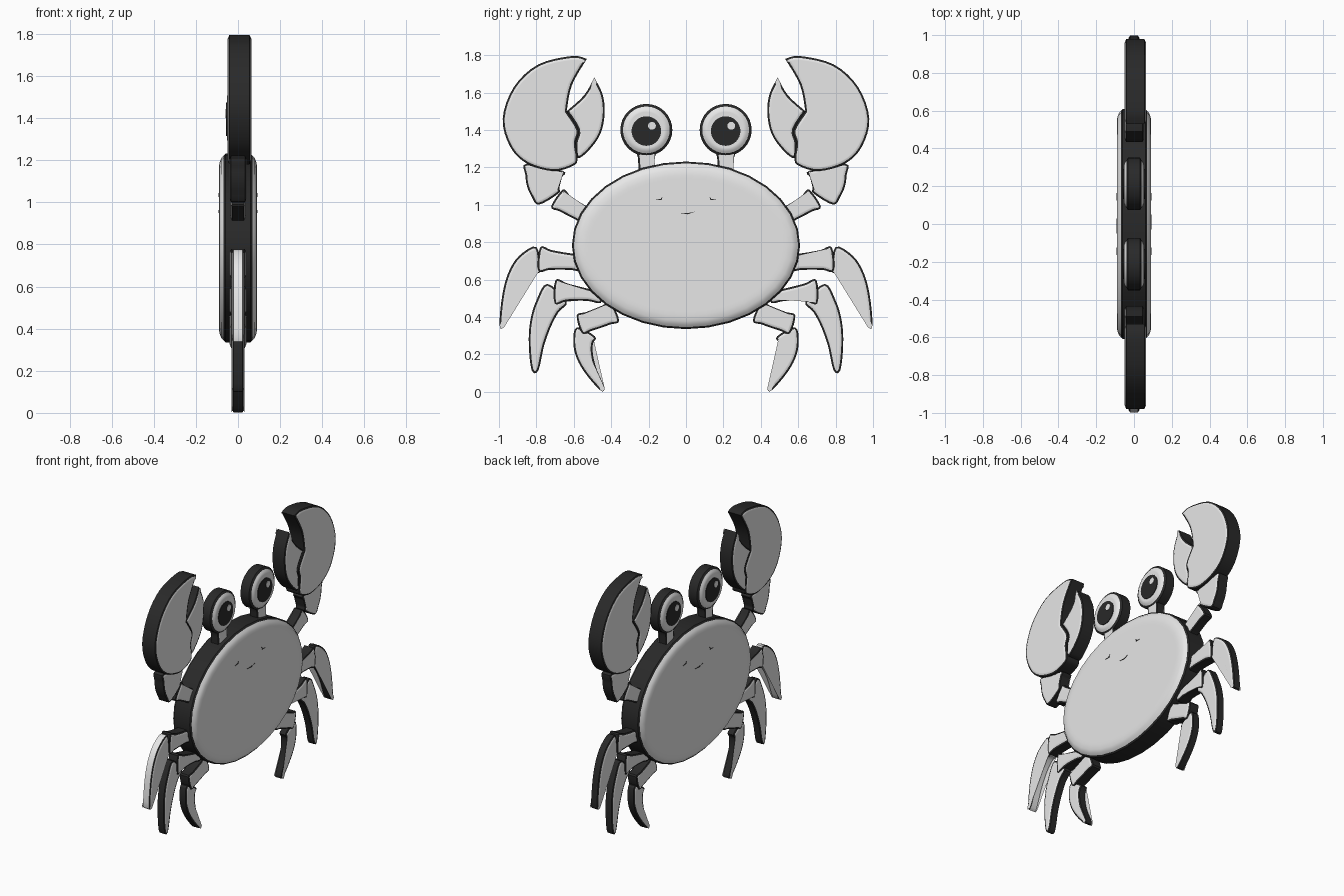
import bpy, bmesh, math
from mathutils import Vector

cube = bpy.data.objects.get("Cube")
if cube:
    bpy.data.objects.remove(cube)


def material(name, value):
    m = bpy.data.materials.new(name)
    m.use_nodes = True
    colour = (value, value, value, 1)
    m.diffuse_color = colour
    m.node_tree.nodes["Principled BSDF"].inputs["Base Color"].default_value = colour
    return m


MATS = [material("pale_shell", 0.8), material("ink_black", 0.022)]
PALE, INK = 0, 1
# Rim steps: (inset, rise, colour) from the side wall to the flat cap
FLAT_RIM = [(.01, .004, INK), (.008, .004, PALE), (.004, 0, PALE)]
BODY_RIM = [(.01, .008, INK), (.012, .012, PALE), (.02, .008, PALE),
            (.03, .003, PALE), (.02, 0, PALE)]
EYE_RIM = [(.014, .008, INK), (.01, .008, PALE), (.014, .005, PALE), (.005, 0, PALE)]


def smooth(pts, n=4):
    """Closed smooth loop through points; a repeated point makes a corner."""
    out, k = [], len(pts)
    for i in range(k):
        a, b, c, d = (Vector(pts[(i + j) % k]) for j in (-1, 0, 1, 2))
        if (b - c).length < 1e-6:
            continue
        for j in range(n):
            t = j / n
            p = .5 * (2 * b + (c - a) * t + (2 * a - 5 * b + 4 * c - d) * t * t
                      + (3 * b - a - 3 * c + d) * t ** 3)
            if not out or (p - out[-1]).length > .004:
                out.append(p)
    return out


def ellipse(y, z, ry, rz, n=32):
    return [(y + ry * math.cos(math.tau * i / n), z + rz * math.sin(math.tau * i / n))
            for i in range(n)]


def tapered(start, bend, end, w0, w1, n=4):
    """Rounded strip along a bent line, its width going from w0 to w1."""
    a, b, c = Vector(start), Vector(bend), Vector(end)
    near, far = [], []
    for i in range(n + 1):
        t = i / n
        p = a * (1 - t) ** 2 + b * 2 * t * (1 - t) + c * t * t
        along = ((b - a) * (1 - t) + (c - b) * t).normalized()
        out = Vector((-along.y, along.x)) * (w0 + (w1 - w0) * t * t) / 2
        near.append(p + out)
        far.append(p - out)
    return smooth(near + far[::-1])


def slab(name, loop, half, steps=(), side=INK, cap=PALE, x=0.0, flip=1):
    """Extrude a y-z loop along x and step both caps inward."""
    bm = bmesh.new()
    face = bm.faces.new([bm.verts.new((x - half, flip * p[0], p[1])) for p in loop])
    new = bmesh.ops.extrude_face_region(bm, geom=[face], use_keep_orig=True)["geom"]
    bmesh.ops.translate(bm, vec=(2 * half, 0, 0),
                        verts=[v for v in new if isinstance(v, bmesh.types.BMVert)])
    bmesh.ops.recalc_face_normals(bm, faces=bm.faces[:])
    bm.normal_update()
    caps = [f for f in bm.faces if abs(f.normal.x) > .9]
    for f in bm.faces:
        f.material_index = cap if f in caps else side
    for inset, rise, colour in steps:
        for f in caps:
            ring = bmesh.ops.inset_individual(bm, faces=[f], thickness=inset, depth=rise)
            for r in ring["faces"]:
                r.material_index = colour
    mesh = bpy.data.meshes.new(name)
    bm.to_mesh(mesh)
    bm.free()
    for m in MATS:
        mesh.materials.append(m)
    ob = bpy.data.objects.new(name, mesh)
    bpy.context.collection.objects.link(ob)
    bpy.ops.object.select_all(action='DESELECT')
    ob.select_set(True)
    bpy.context.view_layer.objects.active = ob
    bpy.ops.object.shade_smooth_by_angle(angle=math.radians(30))


# Body
slab("body", ellipse(0, .783, .61, .448), .06, BODY_RIM)

# Claw outlines: the finger shares the dividing seam with the big claw
tip, finger_tip, notch = (.53, 1.78), (.49, 1.68), (.638, 1.5)
seam = [(.58, 1.25), (.59, 1.33), (.576, 1.4), notch, notch]
claw = [tip, tip, (.61, 1.795), (.79, 1.75), (.92, 1.63), (.98, 1.46),
        (.94, 1.31), (.85, 1.22), (.71, 1.18), (.6, 1.21)] + seam + [(.61, 1.64)]
finger = [finger_tip, finger_tip, (.446, 1.59), (.435, 1.49), (.457, 1.38),
          (.52, 1.29)] + seam + [(.545, 1.585)]

# Arm and leg pieces: half depth, start, bend, end, start width, end width
LIMBS = {
    "upper_arm": (.033, (.755, 1.2), (.775, 1.1), (.735, 1.03), .2, .12),
    "lower_arm": (.028, (.52, .935), (.61, .98), (.69, 1.035), .09, .11),
    "leg_1_base": (.032, (.55, .69), (.67, .7), (.785, .71), .085, .125),
    "leg_1_tip": (.022, (.79, .71), (.922, .69), (.983, .355), .13, .028),
    "leg_2_base": (.032, (.45, .505), (.58, .53), (.7, .535), .06, .125),
    "leg_2_tip": (.022, (.69, .53), (.808, .4), (.807, .115), .14, .036),
    "leg_3_base": (.032, (.38, .43), (.47, .39), (.57, .36), .11, .1),
    "leg_3_tip": (.022, (.535, .32), (.59, .21), (.447, .015), .11, .026),
}

for where, flip in (("front", -1), ("rear", 1)):
    slab(f"{where}_claw", smooth(claw), .048, FLAT_RIM, x=.007, flip=flip)
    slab(f"{where}_claw_finger", smooth(finger), .044, FLAT_RIM, x=.002, flip=flip)
    for part, (half, *line) in LIMBS.items():
        # The outer front leg has a pale edge
        edge = PALE if (where, part) == ("front", "leg_1_tip") else INK
        slab(f"{where}_{part}", tapered(*line), half, FLAT_RIM, side=edge, flip=flip)
    # Eye on its stalk
    y, z = .212 * flip, 1.4
    stalk = tapered((y, 1.15), (y, 1.2), (y, 1.3), .08, .1)
    slab(f"{where}_eye_stalk", stalk, .026, FLAT_RIM)
    slab(f"{where}_eye", ellipse(y, z, .139, .139), .032, EYE_RIM)
    # Painted pupils and glints on both faces
    for face, s in (("left", 1), ("right", -1)):
        slab(f"{where}_{face}_pupil", ellipse(y, z - .006, .079, .079), .003,
             cap=INK, x=s * .054)
        slab(f"{where}_{face}_glint", ellipse(y + s * .03, z + .022, .021, .021, 16),
             .002, side=PALE, x=s * .0575)

# Mouth and small cheek ticks on both faces
for face, s in (("left", 1), ("right", -1)):
    smile = [(-.03, .955), (.01, .949), (.05, .964), (.01, .955)]
    slab(f"{face}_mouth", smile, .002, cap=INK, x=s * .0915, flip=s)
    for side, f in (("front", -1), ("rear", 1)):
        tick = [(.125, 1.045), (.13, 1.026), (.165, 1.026), (.135, 1.032)]
        slab(f"{face}_{side}_tick", tick, .002, cap=INK, x=s * .0915, flip=f)
